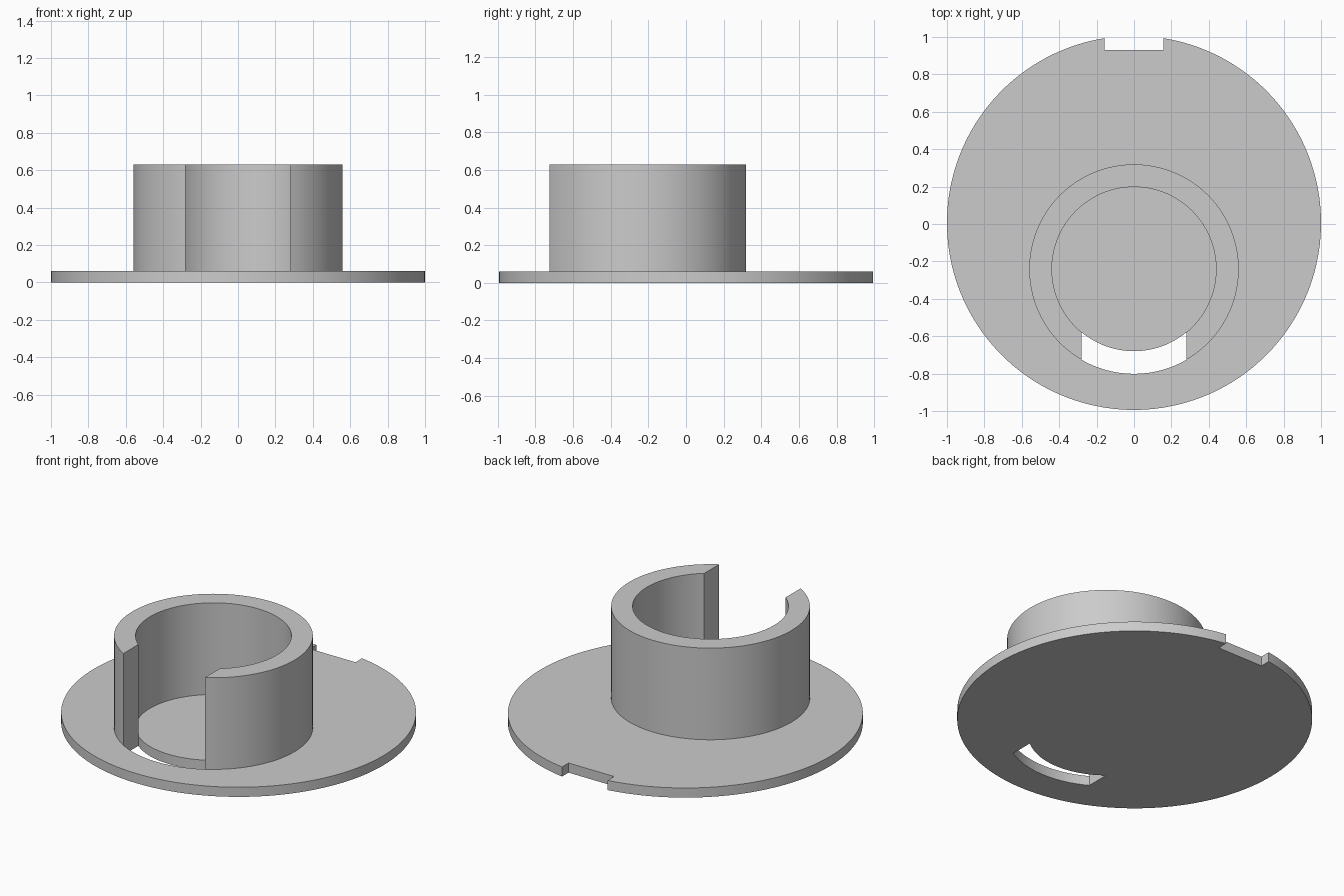
import bpy, bmesh
from math import sin, cos, asin, pi
from mathutils import Vector

cube = bpy.data.objects.get("Cube")
if cube:
    bpy.data.objects.remove(cube, do_unlink=True)

PLATE_H, TOP = 0.06, 0.63
DISC_Y, COLLAR_Y = 0.006, -0.241
OUTER, INNER = 0.56, 0.439
NOTCH, NOTCH_Y, SLOT = 0.157, 0.93, 0.28

grey = bpy.data.materials.new("Plain grey")
grey.use_nodes = True
color = (0.6, 0.6, 0.6, 1)
grey.diffuse_color = color
grey.node_tree.nodes["Principled BSDF"].inputs["Base Color"].default_value = color


def arc(radius, cy, start, end, steps):
    angles = [start + (end - start) * i / steps for i in range(steps + 1)]
    return [(radius * cos(a), cy + radius * sin(a)) for a in angles]


def prism(name, loops, z0, z1):
    """Fill outlines (later loops are holes) and extrude them upward."""
    bm = bmesh.new()
    edges = []
    for loop in loops:
        vs = [bm.verts.new((x, y, z0)) for x, y in loop]
        edges += [bm.edges.new((v, vs[i - 1])) for i, v in enumerate(vs)]
    bmesh.ops.triangle_fill(bm, edges=edges, use_beauty=True, normal=Vector((0, 0, 1)))
    top = bmesh.ops.extrude_face_region(bm, geom=bm.faces[:])["geom"]
    verts = [g for g in top if isinstance(g, bmesh.types.BMVert)]
    bmesh.ops.translate(bm, verts=verts, vec=(0, 0, z1 - z0))
    bmesh.ops.recalc_face_normals(bm, faces=bm.faces[:])
    mesh = bpy.data.meshes.new(name)
    bm.to_mesh(mesh)
    bm.free()
    mesh.materials.append(grey)
    obj = bpy.data.objects.new(name, mesh)
    bpy.context.collection.objects.link(obj)
    bpy.ops.object.select_all(action="DESELECT")
    obj.select_set(True)
    bpy.context.view_layer.objects.active = obj
    bpy.ops.object.shade_smooth_by_angle(angle=pi / 6)
    return obj


# Half angles of the rear notch and of the front slot on each radius
notch = asin(NOTCH)
out_half, in_half = asin(SLOT / OUTER), asin(SLOT / INNER)
front, back = -pi / 2, pi / 2

# Base disc with a rear notch and a curved front slot
rim = arc(1, DISC_Y, back + notch, back + 2 * pi - notch, 160)
rim += [(NOTCH, NOTCH_Y), (-NOTCH, NOTCH_Y)]
slot = arc(OUTER, COLLAR_Y, front - out_half, front + out_half, 24)
slot += arc(INNER, COLLAR_Y, front + in_half, front - in_half, 24)
prism("base_disc", [rim, slot], 0, PLATE_H)

# Upright collar, open at the front
wall = arc(OUTER, COLLAR_Y, front + out_half, front + 2 * pi - out_half, 110)
wall += arc(INNER, COLLAR_Y, front + 2 * pi - in_half, front + in_half, 100)
prism("open_collar", [wall], PLATE_H, TOP)
